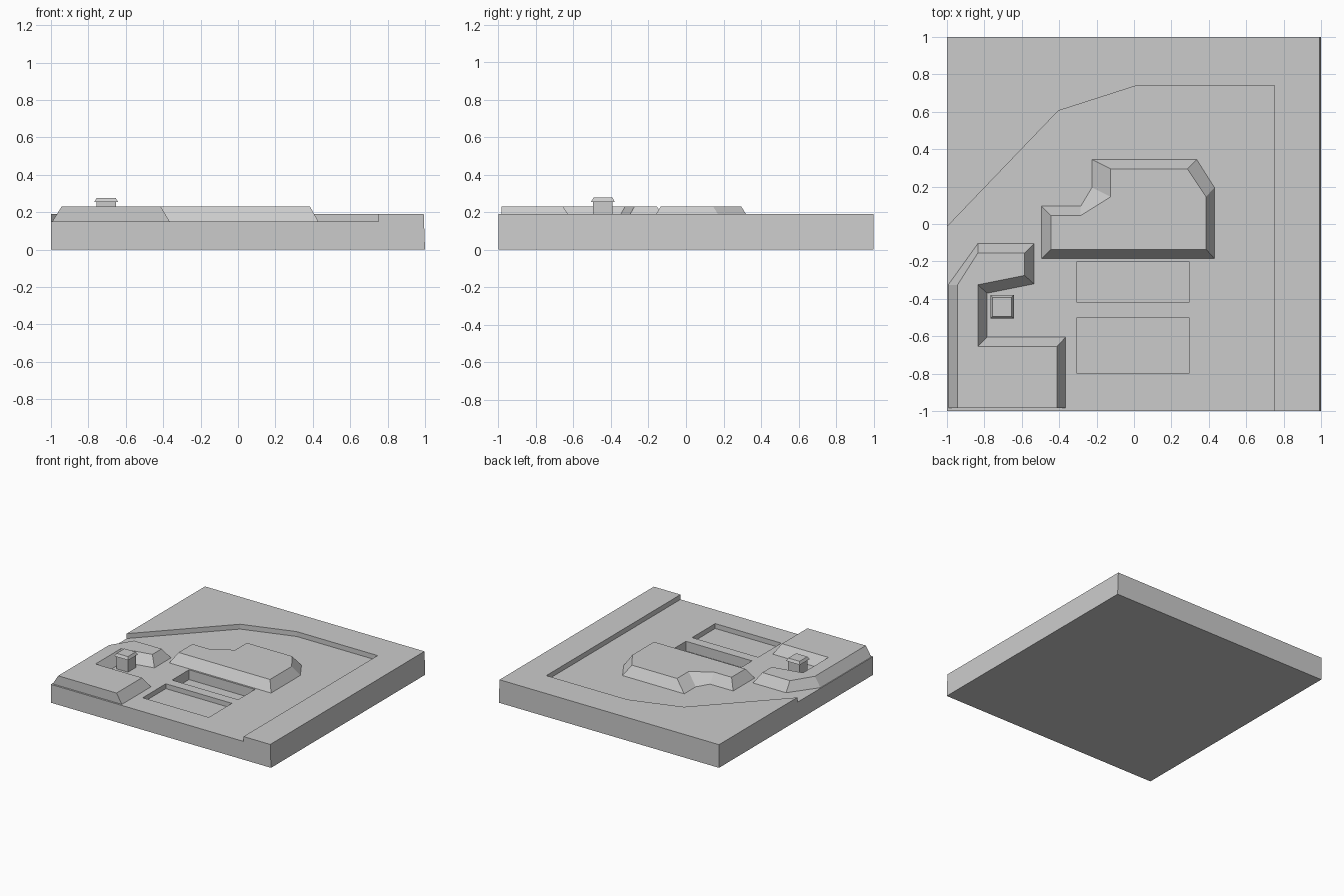
import bpy, bmesh

if "Cube" in bpy.data.objects:
    bpy.data.objects.remove(bpy.data.objects["Cube"])

GREY = bpy.data.materials.new("plain_grey")
GREY.diffuse_color = (0.6, 0.6, 0.6, 1)
GREY.use_nodes = True
GREY.node_tree.nodes["Principled BSDF"].inputs["Base Color"].default_value = GREY.diffuse_color


def loft(name, low, high, z0, z1):
    """Flat-sided solid between two matching outlines."""
    bm = bmesh.new()
    a = [bm.verts.new((x, y, z0)) for x, y in low]
    b = [bm.verts.new((x, y, z1)) for x, y in high]
    bm.faces.new(a)
    bm.faces.new(b)
    for i in range(len(a)):
        j = (i + 1) % len(a)
        bm.faces.new((a[i], a[j], b[j], b[i]))
    bmesh.ops.recalc_face_normals(bm, faces=bm.faces)
    mesh = bpy.data.meshes.new(name)
    bm.to_mesh(mesh)
    bm.free()
    mesh.materials.append(GREY)
    ob = bpy.data.objects.new(name, mesh)
    bpy.context.collection.objects.link(ob)
    return ob


def rect(x0, x1, y0, y1):
    return [(x0, y0), (x1, y0), (x1, y1), (x0, y1)]


def square(cx, cy, h):
    return rect(cx - h, cx + h, cy - h, cy + h)


def cut(target, name, outline, z):
    cutter = loft(name, outline, outline, z, 0.4)
    cutter.hide_render = True
    cutter.hide_set(True)
    mod = target.modifiers.new(name, "BOOLEAN")
    mod.operation = "DIFFERENCE"
    mod.solver = "EXACT"
    mod.object = cutter


FLOOR, TOP = 0.15, 0.23

# Ground slab with a sunken yard and two pits
slab = loft("ground_slab", rect(-1, 1, -1, 1), rect(-1, 0.993, -1, 1), 0, 0.19)
yard = [(-1.1, -1.1), (0.75, -1.1), (0.75, 0.74), (0.015, 0.74),
        (-0.405, 0.605), (-1.0, -0.015), (-1.1, -0.119)]
cut(slab, "yard_cutter", yard, FLOOR)
cut(slab, "rear_pit_cutter", rect(-0.305, 0.295, -0.42, -0.2), 0.07)
cut(slab, "front_pit_cutter", rect(-0.305, 0.295, -0.8, -0.5), 0.11)

# Central plateau with sloping banks
loft("central_plateau",
     [(-0.495, -0.185), (0.43, -0.185), (0.43, 0.195), (0.335, 0.345),
      (-0.225, 0.345), (-0.225, 0.195), (-0.285, 0.095), (-0.495, 0.095)],
     [(-0.445, -0.135), (0.385, -0.135), (0.385, 0.145), (0.285, 0.295),
      (-0.125, 0.295), (-0.125, 0.145), (-0.285, 0.045), (-0.445, 0.045)],
     FLOOR, TOP)

# Corner plateau wrapping around a bay
loft("corner_plateau",
     [(-0.993, -0.985), (-0.365, -0.985), (-0.365, -0.605), (-0.785, -0.605),
      (-0.785, -0.37), (-0.535, -0.32), (-0.535, -0.105), (-0.835, -0.105),
      (-0.993, -0.325)],
     [(-0.943, -0.985), (-0.413, -0.985), (-0.413, -0.655), (-0.835, -0.655),
      (-0.835, -0.325), (-0.585, -0.275), (-0.585, -0.155), (-0.835, -0.155),
      (-0.943, -0.325)],
     FLOOR, TOP)

# Small tower with a tapered cap
cx, cy = -0.705, -0.443
loft("tower_post", square(cx, cy, 0.052), square(cx, cy, 0.052), FLOOR, 0.255)
loft("tower_cap", square(cx, cy, 0.063), square(cx, cy, 0.051), 0.255, 0.277)
